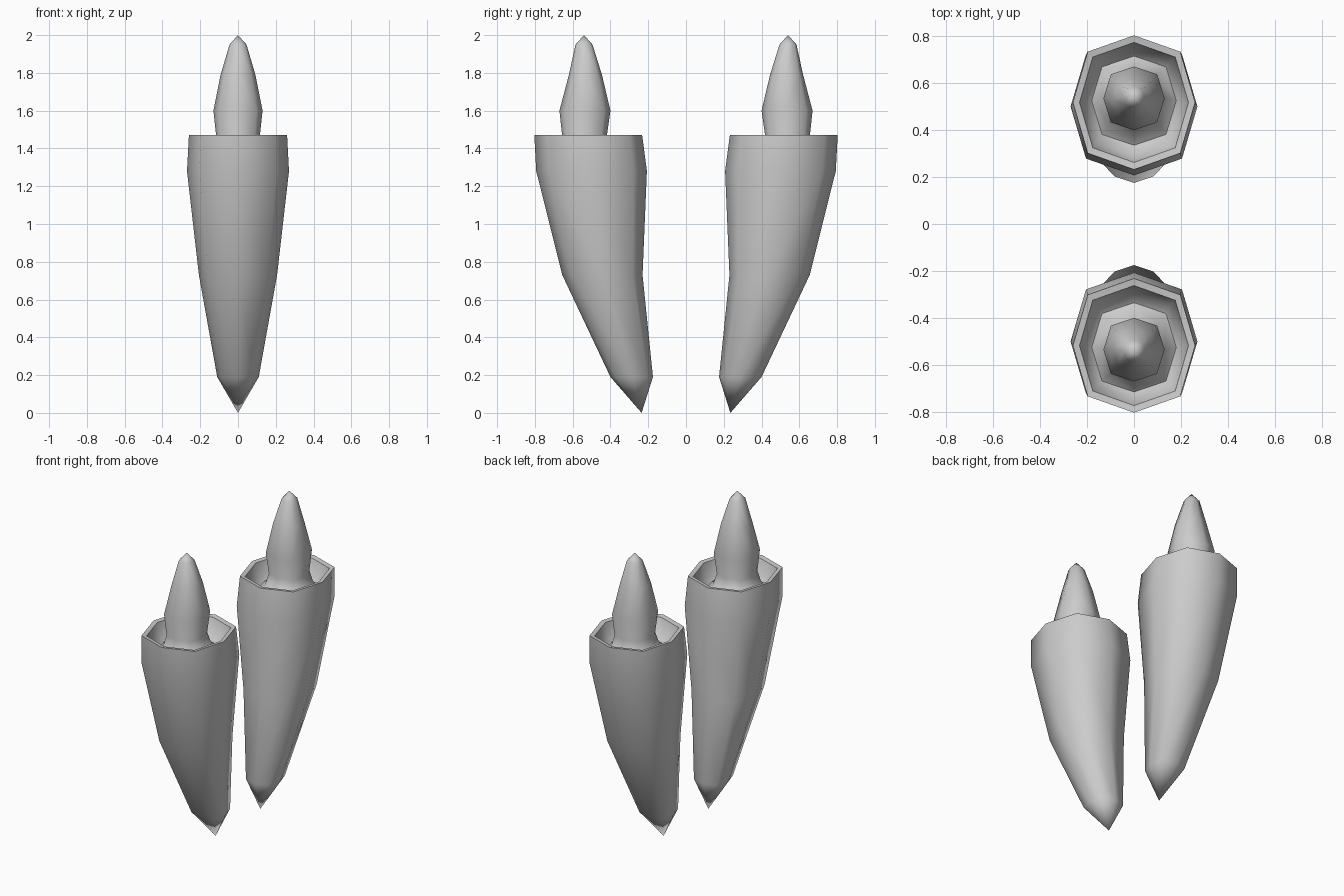
import bpy, bmesh, math

if "Cube" in bpy.data.objects:
    bpy.data.objects.remove(bpy.data.objects["Cube"])


def loft(name, rings, side, closed_start, closed_end):
    """Skin eight-sided rings (z, y_near, y_far, half_width); zero-size rings become tips."""
    bm = bmesh.new()
    loops = []
    for z, y0, y1, rx in rings:
        cy, ry = (y0 + y1) / 2, (y1 - y0) / 2
        if rx == 0:
            loops.append([bm.verts.new((0, side * cy, z))])
            continue
        loop = []
        for i in range(8):
            a = i * math.pi / 4
            k = 1.07 if i % 2 else 1.0  # slightly squared octagon
            loop.append(bm.verts.new((rx * k * math.cos(a), side * (cy + ry * k * math.sin(a)), z)))
        loops.append(loop)
    for a, b in zip(loops, loops[1:]):
        for i in range(8):
            j = (i + 1) % 8
            if len(a) == 1:
                bm.faces.new((a[0], b[j], b[i]))
            elif len(b) == 1:
                bm.faces.new((a[i], a[j], b[0]))
            else:
                bm.faces.new((a[i], a[j], b[j], b[i]))
    if side < 0:
        bmesh.ops.reverse_faces(bm, faces=bm.faces[:])
    mesh = bpy.data.meshes.new(name)
    bm.to_mesh(mesh)
    bm.free()
    obj = bpy.data.objects.new(name, mesh)
    bpy.context.collection.objects.link(obj)
    bpy.ops.object.select_all(action='DESELECT')
    obj.select_set(True)
    bpy.context.view_layer.objects.active = obj
    bpy.ops.object.shade_smooth_by_angle(angle=math.radians(55))
    return obj


# Curved horn sheath, hollow top, and bulb-shaped core in one continuous skin
profile = [
    (0.00, 0.235, 0.235, 0.0),
    (0.19, 0.175, 0.40, 0.11),
    (0.73, 0.23, 0.655, 0.207),
    (1.28, 0.207, 0.793, 0.27),
    (1.47, 0.232, 0.803, 0.26),
    # rim and dish
    (1.465, 0.262, 0.773, 0.232),
    (1.38, 0.29, 0.745, 0.21),
    (1.35, 0.335, 0.715, 0.18),
    # core
    (1.39, 0.395, 0.675, 0.135),
    (1.46, 0.42, 0.655, 0.115),
    (1.60, 0.40, 0.670, 0.13),
    (1.79, 0.445, 0.620, 0.092),
    (1.95, 0.495, 0.585, 0.045),
    (2.00, 0.54, 0.54, 0.0),
]

for label, side in (("front", -1), ("back", 1)):
    loft(label + "_horn", profile, side, True, True)
